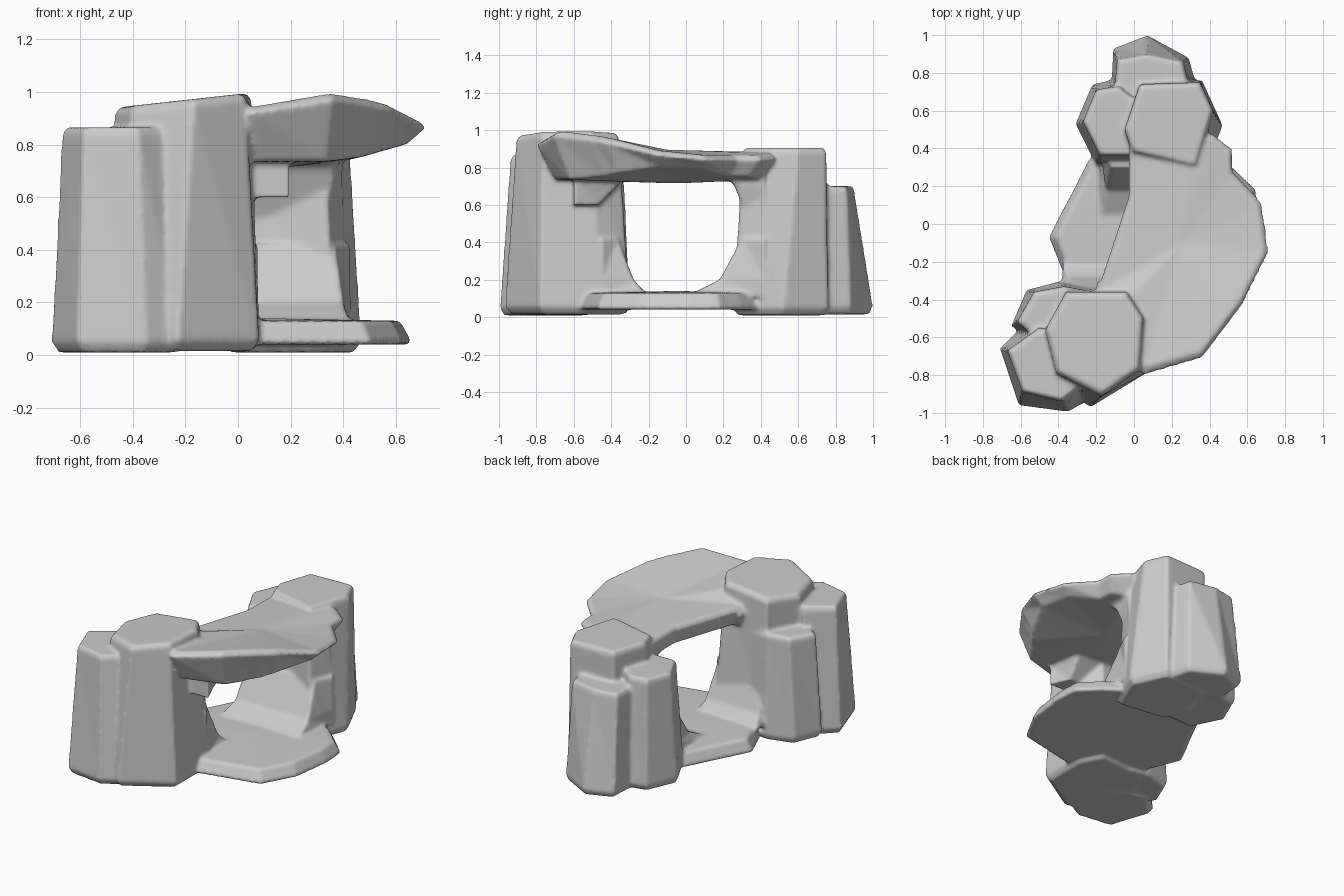
import bpy, bmesh

if "Cube" in bpy.data.objects:
    bpy.data.objects.remove(bpy.data.objects["Cube"])

parts = []


def loft(name, rings, low=None, high=None):
    """Closed solid through equal-length rings of (x, y, z), capped with fans."""
    bm = bmesh.new()
    loops = [[bm.verts.new(p) for p in r] for r in rings]
    n = len(loops[0])
    for a, b in zip(loops, loops[1:]):
        for i in range(n):
            j = (i + 1) % n
            bm.faces.new((a[i], a[j], b[j], b[i]))
    for ring, centre in ((loops[0], low), (loops[-1], high)):
        if centre is None:
            centre = [sum(v.co[k] for v in ring) / n for k in range(3)]
        c = bm.verts.new(centre)
        for i in range(n):
            bm.faces.new((ring[i], ring[(i + 1) % n], c))
    bmesh.ops.recalc_face_normals(bm, faces=bm.faces)
    me = bpy.data.meshes.new(name)
    bm.to_mesh(me)
    bm.free()
    ob = bpy.data.objects.new(name, me)
    bpy.context.collection.objects.link(ob)
    parts.append(ob)
    return ob


def shrink(pts, s):
    cx = sum(p[0] for p in pts) / len(pts)
    cy = sum(p[1] for p in pts) / len(pts)
    return [(cx + (x - cx) * s, cy + (y - cy) * s) for x, y in pts]


def column(name, base, top, z0, h, sx=0.0, sy=0.0):
    """Basalt column: tapered prism with chamfered foot and tilted, chamfered top."""
    cx = sum(p[0] for p in top) / len(top)
    cy = sum(p[1] for p in top) / len(top)

    def at(pts, dz):
        return [(x, y, h + dz + sx * (x - cx) + sy * (y - cy)) for x, y in pts]
    loft(name, [[(x, y, z0) for x, y in shrink(base, 0.9)],
                [(x, y, z0 + 0.04) for x, y in base],
                at(top, -0.025), at(shrink(top, 0.93), 0)])


# Front cluster
column("front_main_column",
       [(-.46, -.56), (-.38, -.33), (0, -.30), (.08, -.46), (.08, -.78), (-.23, -.97), (-.45, -.82)],
       [(-.47, -.56), (-.36, -.36), (-.04, -.36), (.05, -.5), (.03, -.77), (-.17, -.91), (-.41, -.79)],
       0.015, 0.97, sx=0.11)
column("front_left_column",
       [(-.71, -.66), (-.55, -.5), (-.25, -.6), (-.22, -.92), (-.35, -.995), (-.61, -.96)],
       [(-.67, -.67), (-.5, -.55), (-.27, -.65), (-.28, -.86), (-.38, -.94), (-.59, -.89)],
       0.01, 0.865)
column("front_rear_column",
       [(-.65, -.54), (-.57, -.35), (-.38, -.30), (-.2, -.33), (-.2, -.65), (-.5, -.65)],
       [(-.62, -.52), (-.53, -.36), (-.37, -.33), (-.22, -.36), (-.22, -.62), (-.5, -.62)],
       0.02, 0.73)

# Back cluster
column("back_main_column",
       [(-.05, .5), (.02, .75), (.36, .76), (.47, .52), (.36, .25), (.0, .30)],
       [(-.05, .5), (.03, .74), (.35, .75), (.42, .6), (.33, .30), (-.01, .38)],
       0.01, 0.905)
column("back_left_column",
       [(-.31, .53), (-.22, .74), (-.08, .77), (.1, .6), (.05, .32), (-.2, .31)],
       [(-.27, .54), (-.2, .71), (-.08, .73), (.08, .6), (.02, .36), (-.18, .36)],
       0.02, 0.77)
column("back_rear_column",
       [(-.11, .93), (.07, 1.0), (.29, .88), (.34, .7), (.1, .6), (-.12, .72)],
       [(-.09, .87), (.07, .9), (.26, .86), (.3, .7), (.1, .6), (-.1, .74)],
       0.015, 0.70)

# Roof slab: high front rim, undercut sides
roof = [(-.03, .42, .86), (.3, .48, .875), (.42, .48, .87), (.52, .4, .86), (.525, .28, .86),
        (.68, .11, .86), (.715, -.15, .885), (.58, -.42, .95), (.52, -.5, .965), (.36, -.71, .99),
        (.05, -.8, .94), (-.2, -.6, .93), (-.2, -.37, .86), (-.03, .15, .865)]
under = [(.2 + (x - .2) * .86, -.08 + (y + .08) * .86, .735 + .25 * max(0, x - .45)) for x, y, z in roof]
rim = [(x, y, z - .02) for x, y, z in roof]
crown = [(.25 + (x - .25) * .94, -.1 + (y + .1) * .94, z + .006) for x, y, z in roof]
loft("roof_slab", [under, rim, crown], (.2, -.05, .715), (.25, -.1, .895))

# Floor slab
floor = [(-.24, .34), (-.31, .2), (-.39, .05), (-.45, -.07), (-.37, -.27), (-.2, -.5), (.08, -.56),
         (.5, -.47), (.62, -.25), (.655, .02), (.645, .18), (.52, .3), (.38, .4), (.0, .45)]
loft("floor_slab", [[(x, y, .04) for x, y in floor],
                    [(x, y, .06) for x, y in floor],
                    [(x, y, .13) for x, y in shrink(floor, .93)]], None, (.1, -.05, .14))


# Flared joints where the columns meet the slabs
def flare(name, x0, x1, y_wide, y_mid, y_in, zs):
    rows = [[(x0, y_in, z), (x1, y_in, z), (x1 - .03 * i, y, z), (x0 + .03 * i, y, z)]
            for i, (y, z) in enumerate(zip((y_wide, y_mid, y_in + (y_mid - y_in) * .5), zs))]
    loft(name, rows)


flare("back_foot_flare", -.18, .43, .0, .18, .42, (.11, .2, .42))
flare("front_foot_flare", -.38, .08, -.2, -.28, -.45, (.11, .2, .42))
flare("back_head_flare", .0, .4, .2, .26, .42, (.78, .70, .5))
flare("front_head_flare", -.2, .2, -.3, -.33, -.6, (.82, .74, .6))

# Fuse everything into one softly weathered rock
for ob in parts:
    ob.select_set(True)
bpy.context.view_layer.objects.active = parts[0]
bpy.ops.object.join()
rock = bpy.context.view_layer.objects.active
rock.name = "rock_arch"
remesh = rock.modifiers.new("fuse", 'REMESH')
remesh.mode = 'VOXEL'
remesh.voxel_size = 0.012
remesh.use_smooth_shade = True
soften = rock.modifiers.new("soften", 'SMOOTH')
soften.factor = 0.5
soften.iterations = 5
